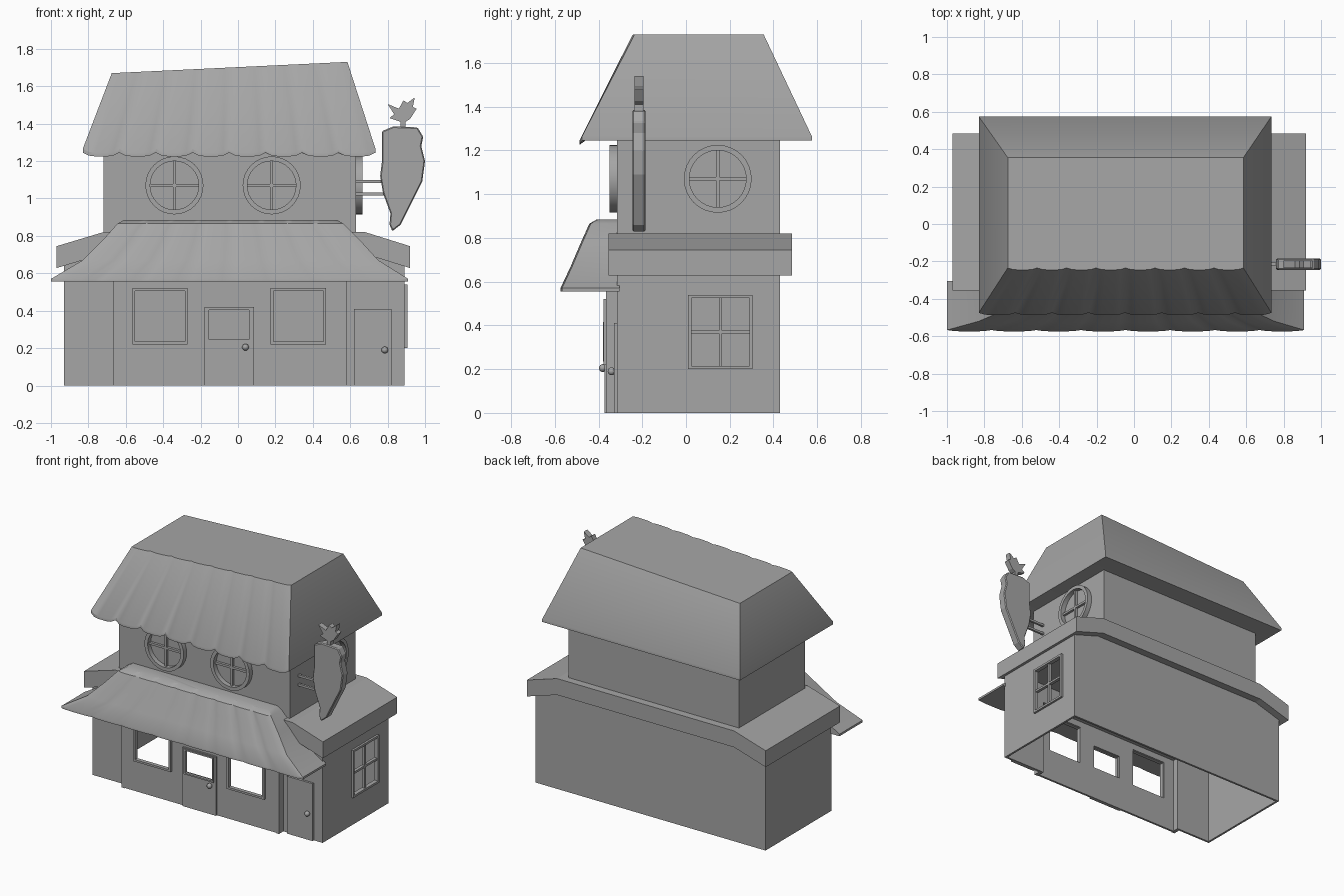
import bpy, bmesh, math
from mathutils import Matrix, Vector

if "Cube" in bpy.data.objects:
    bpy.data.objects.remove(bpy.data.objects["Cube"])

grey = bpy.data.materials.new("plain grey")
grey.use_nodes = True
shade = (0.38, 0.38, 0.38, 1)
grey.diffuse_color = shade
grey.node_tree.nodes["Principled BSDF"].inputs["Base Color"].default_value = shade

SIDE = Matrix.Rotation(math.pi / 2, 4, "Z")
WALL_L, WALL_R, WALL_F, WALL_B = -.93, .89, -.315, .43
BAY_L, BAY_R, BAY_F = -.655, .57, -.36
UP_L, UP_R = -.72, .63


def finish(name, bm, matrix=None, smooth=False):
    """Turn a bmesh into a named object."""
    bmesh.ops.recalc_face_normals(bm, faces=bm.faces)
    if matrix:
        bm.transform(matrix)
    mesh = bpy.data.meshes.new(name)
    bm.to_mesh(mesh)
    bm.free()
    mesh.materials.append(grey)
    obj = bpy.data.objects.new(name, mesh)
    bpy.context.collection.objects.link(obj)
    if smooth:
        bpy.ops.object.select_all(action="DESELECT")
        obj.select_set(True)
        bpy.context.view_layer.objects.active = obj
        bpy.ops.object.shade_smooth_by_angle(angle=math.radians(30))
    return obj


def add_box(bm, x0, x1, y0, y1, z0, z1):
    size = Matrix.Diagonal((x1 - x0, y1 - y0, z1 - z0, 1))
    mid = Vector((x0 + x1, y0 + y1, z0 + z1)) / 2
    bmesh.ops.create_cube(bm, size=1, matrix=Matrix.Translation(mid) @ size)


def box(name, *bounds, matrix=None):
    bm = bmesh.new()
    add_box(bm, *bounds)
    return finish(name, bm, matrix)


def prism(name, points, start, end, axis="Y"):
    """Extrude a flat outline along y or z."""
    bm = bmesh.new()
    place = (lambda a, b, d: (a, d, b)) if axis == "Y" else (lambda a, b, d: (a, b, d))
    face = bm.faces.new([bm.verts.new(place(a, b, start)) for a, b in points])
    out = bmesh.ops.extrude_face_region(bm, geom=[face])
    moved = [v for v in out["geom"] if isinstance(v, bmesh.types.BMVert)]
    step = Vector(place(0, 0, end - start))
    bmesh.ops.translate(bm, verts=moved, vec=step)
    return finish(name, bm)


def cut(target, cutter):
    mod = target.modifiers.new("opening", "BOOLEAN")
    mod.operation = "DIFFERENCE"
    mod.solver = "EXACT"
    mod.object = cutter
    cutter.hide_render = True
    cutter.hide_viewport = True


def square_frame(name, x0, x1, z0, z1, back, front, bar, cross=False, matrix=None):
    bm = bmesh.new()
    for a, b in ((x0, x0 + bar), (x1 - bar, x1)):
        add_box(bm, a, b, front, back, z0, z1)
    for a, b in ((z0, z0 + bar), (z1 - bar, z1)):
        add_box(bm, x0 + bar, x1 - bar, front, back, a, b)
    if cross:
        x, z, h = (x0 + x1) / 2, (z0 + z1) / 2, bar / 2
        add_box(bm, x - h, x + h, front + h, back, z0, z1)
        add_box(bm, x0, x1, front + h, back, z - h, z + h)
    return finish(name, bm, matrix)


def round_window(name, x, z, wall, matrix=None):
    """Ring with a cross, standing proud of the wall."""
    outer, inner, depth, sides, bar = .155, .13, .035, 32, .008
    bm = bmesh.new()
    loops = []
    for r, y in ((outer, wall), (outer, wall - depth), (inner, wall - depth), (inner, wall)):
        turn = [math.tau * i / sides for i in range(sides)]
        loops.append([bm.verts.new((x + r * math.cos(t), y, z + r * math.sin(t))) for t in turn])
    for a, b in zip(loops, loops[1:]):
        for i in range(sides):
            j = (i + 1) % sides
            bm.faces.new((a[i], a[j], b[j], b[i]))
    add_box(bm, x - bar, x + bar, wall - depth / 2, wall, z - inner, z + inner)
    add_box(bm, x - inner, x + inner, wall - depth / 2, wall, z - bar, z + bar)
    return finish(name, bm, matrix, True)


def tiled_roof(name, rings, back, tiles=8, seg=6):
    """Loft rings whose front edge swells out in tile strips."""
    bm = bmesh.new()
    loops = []
    for left, right, front, rear, z, tilt, bulge, sag in rings:
        loop = []
        for i in range(tiles * seg + 1):
            t = i / (tiles * seg)
            swell = min(1, 1.6 * math.sin(math.pi * (i % seg) / seg))
            x = left + (right - left) * t
            loop.append((x, front - bulge * swell, z + tilt * (t - .5) - sag * swell))
        loop += [(right, rear, z + tilt / 2), (left, rear, z - tilt / 2)]
        loops.append([bm.verts.new(p) for p in loop])
    for a, b in zip(loops, loops[1:]):
        for i in range(len(a)):
            j = (i + 1) % len(a)
            bm.faces.new((a[i], a[j], b[j], b[i]))
    bm.faces.new(loops[0])
    bm.faces.new(loops[-1])
    return finish(name, bm, None, True)


def bay_outline(t):
    """Ground floor plan, shrunk inwards by t."""
    l, r, f, b = WALL_L + t, WALL_R - t, WALL_F + t, WALL_B - t
    return [(l, b), (l, f), (BAY_L + t, f), (BAY_L + t, BAY_F + t),
            (BAY_R - t, BAY_F + t), (BAY_R - t, f), (r, f), (r, b)]


# Ground floor: hollow, open underneath
lower = prism("lower_walls", bay_outline(0), 0, .71, "Z")
cut(lower, prism("hollow_cutter", bay_outline(.015), -.1, .69, "Z"))

# Shop windows and the openings behind them
for side, x in (("right", -.565), ("left", .175)):
    x1, z0, z1 = x + .295, .22, .52
    cut(lower, box(side + "_window_cutter", x + .01, x1 - .01, -.5, -.3, z0 + .01, z1 - .01))
    square_frame(side + "_shop_window", x, x1, z0, z1, BAY_F + .01, BAY_F - .018, .014)

# Main door with an open pane
cut(lower, box("door_cutter", -.16, .065, -.5, -.3, .24, .41))
door = box("main_door", -.18, .085, BAY_F - .012, BAY_F + .002, 0, .42)
cut(door, box("door_pane_cutter", -.16, .065, -.5, -.3, .24, .41))
square_frame("door_pane_frame", -.165, .07, .235, .415, BAY_F, BAY_F - .02, .01)

# Small side door and corner trims
box("small_door", .62, .82, WALL_F - .015, WALL_F + .005, 0, .41)
for name, x in (("right_trim", BAY_L - .01), ("left_trim", BAY_R - .015)):
    box(name, x, x + .025, BAY_F - .005, WALL_F, 0, .6)

for name, x, y, z in (("main_knob", .04, BAY_F - .02, .205), ("small_knob", .785, WALL_F - .025, .19)):
    bm = bmesh.new()
    bmesh.ops.create_uvsphere(bm, u_segments=12, v_segments=8, radius=.018,
                              matrix=Matrix.Translation((x, y, z)))
    finish(name, bm, None, True)

# Side window
cut(lower, box("side_window_cutter", .02, .29, -1, -.8, .21, .53, matrix=SIDE))
square_frame("side_window", .01, .305, .2, .54, -WALL_R + .015, -WALL_R - .015, .015, True, SIDE)

# Middle roof slab with drooping ends
deck = [(-.97, .745), (UP_L, .82), (.68, .82), (.92, .745)]
under = [(x, z - .117) for x, z in reversed(deck)]
prism("middle_roof", deck + under, -.355, .485)

# Upper storey and round windows
box("upper_walls", UP_L, UP_R, WALL_F, WALL_B, .76, 1.26)
for name, x in (("right_round_window", -.34), ("left_round_window", .18)):
    round_window(name, x, 1.07, WALL_F)
round_window("side_round_window", .145, 1.07, -UP_R, SIDE)

# Main roof: soffit, eave, tilted top
eave = (-.83, .735, -.475, .575)
tiled_roof("main_roof", [
    (-.815, .72, -.46, .56, 1.245, 0, 0, 0),
    (*eave, 1.245, 0, .012, .02),
    (*eave, 1.265, 0, .012, .02),
    (-.675, .585, -.235, .355, 1.7, .06, .01, 0)], WALL_B)

# Awning: flared and hipped
flare = [(-1, .91, -.567, .555), (-1, .91, -.567, .57), (-.83, .75, -.52, .67),
         (-.72, .65, -.473, .78), (-.645, .565, -.435, .865), (-.61, .53, -.4, .885)]
tiled_roof("awning", [(l, r, f, WALL_F + .01, z, 0, .007, 0) for l, r, f, z in flare], WALL_F)

# Hanging carrot sign
root = [(.77, 1.36), (.83, 1.385), (.96, 1.38), (.99, 1.33), (.98, 1.28), (1, 1.2),
        (.985, 1.09), (.91, .94), (.87, .86), (.825, .825), (.81, .86), (.815, .92),
        (.775, 1.03), (.76, 1.12), (.77, 1.2)]
carrot = prism("carrot_root", root, -.245, -.185)
bevel = carrot.modifiers.new("soft edge", "BEVEL")
bevel.width = .006
leaf = [(.87, 1.37), (.87, 1.41), (.81, 1.43), (.835, 1.45), (.8, 1.505), (.86, 1.48),
        (.885, 1.525), (.905, 1.51), (.945, 1.54), (.935, 1.49), (.955, 1.48),
        (.92, 1.425), (.895, 1.41), (.895, 1.37)]
prism("carrot_leaves", leaf, -.235, -.195)
for name, z in (("lower_bracket", 1.025), ("upper_bracket", 1.09)):
    box(name, UP_R - .01, .8, -.222, -.206, z - .008, z + .008)
